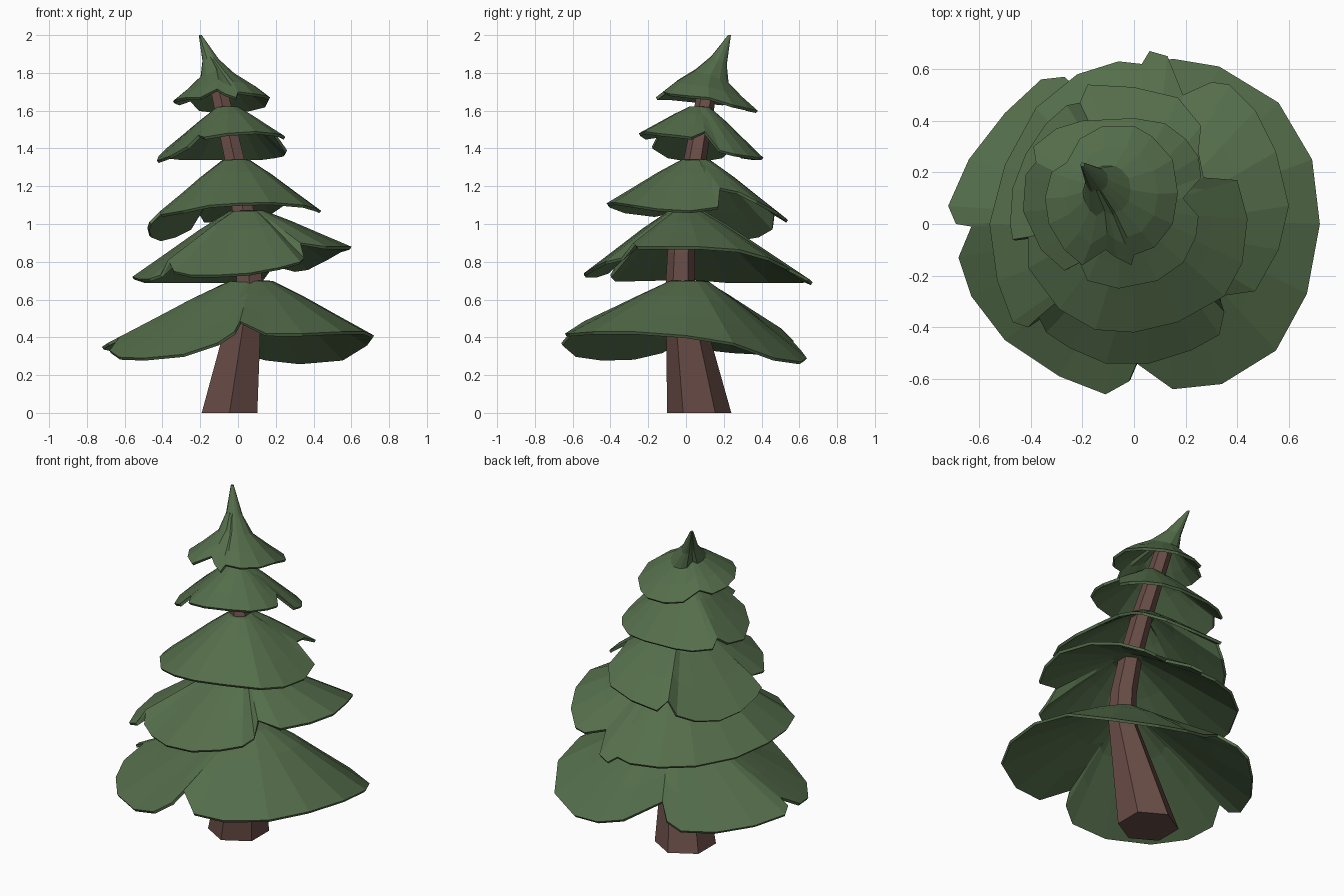
import bpy
import bmesh
import math


def material(name, rgb):
    m = bpy.data.materials.new(name)
    m.diffuse_color = (*rgb, 1)
    return m


GREEN = material("needles", (0.09, 0.155, 0.07))
BROWN = material("bark", (0.14, 0.073, 0.062))


def loft(name, rings, mat, cap_bottom):
    """Join rings of equal length into flat-shaded bands, capped at the top."""
    bm = bmesh.new()
    loops = [[bm.verts.new(p) for p in ring] for ring in rings]
    n = len(loops[0])
    for lo, hi in zip(loops, loops[1:]):
        for i in range(n):
            j = (i + 1) % n
            bm.faces.new((lo[i], lo[j], hi[j], hi[i]))
    bm.faces.new(loops[-1])
    if cap_bottom:
        bm.faces.new(loops[0][::-1])
    mesh = bpy.data.meshes.new(name)
    bm.to_mesh(mesh)
    bm.free()
    mesh.materials.append(mat)
    obj = bpy.data.objects.new(name, mesh)
    bpy.context.collection.objects.link(obj)
    return obj


# profile steps from rim to top: (spread, drop, lean toward the tip)
SKIRT = [(1, 1, 0), (0.7, 0.64, 0), (0.42, 0.3, 0), (0.16, 0.02, 0)]
CROWN = [(1, 1, 0), (0.7, 0.82, 0), (0.36, 0.63, 0.15), (0.17, 0.39, 0.5), (0.03, 0, 1)]


def tier(name, center, top, rim, profile=SKIRT, lean=(0, 0)):
    """Drooping branch skirt: the lobed rim is drawn in toward the centre."""
    cx, cy = center
    rings = [[(cx + (x - cx) * f + lean[0] * s,
               cy + (y - cy) * f + lean[1] * s,
               top - (top - z) * d) for x, y, z in rim]
             for f, d, s in profile]
    obj = loft(name, rings, GREEN, False)
    mod = obj.modifiers.new("thickness", "SOLIDIFY")
    mod.thickness = 0.016
    mod.offset = -1


# bent hexagonal trunk: (x, y, z, radius)
spine = [(-0.045, 0.07, 0, 0.17), (0.06, -0.03, 0.68, 0.078), (0.055, -0.025, 0.85, 0.073),
         (0.025, 0.0, 1.08, 0.065), (-0.02, 0.05, 1.35, 0.06), (-0.11, 0.12, 1.75, 0.05)]
loft("trunk", [[(x + r * math.cos(math.radians(30 + 60 * k)),
                 y + r * math.sin(math.radians(30 + 60 * k)), z) for k in range(6)]
               for x, y, z, r in spine], BROWN, True)

# branch tiers, rims listed counter-clockwise with their notches
tier("bottom_branches", (0.08, 0.02), 0.705, [
    (0.72, 0, 0.41), (0.69, 0.25, 0.37), (0.56, 0.47, 0.29), (0.33, 0.61, 0.27),
    (0.15, 0.64, 0.29), (0.0, 0.61, 0.33), (-0.19, 0.5, 0.45), (-0.27, 0.57, 0.38),
    (-0.36, 0.56, 0.34), (-0.5, 0.43, 0.32), (-0.64, 0.25, 0.33), (-0.72, 0.07, 0.35),
    (-0.69, 0, 0.37), (-0.63, -0.01, 0.4), (-0.68, -0.13, 0.33), (-0.63, -0.28, 0.295),
    (-0.5, -0.45, 0.29), (-0.29, -0.59, 0.31), (-0.11, -0.66, 0.37), (-0.02, -0.61, 0.43),
    (0.01, -0.54, 0.485), (0.15, -0.64, 0.42), (0.34, -0.62, 0.42), (0.55, -0.49, 0.43),
    (0.67, -0.27, 0.43)])

tier("lower_branches", (0.05, -0.01), 1.075, [
    (0.6, 0.07, 0.88), (0.55, 0.28, 0.865), (0.47, 0.44, 0.82), (0.37, 0.54, 0.77),
    (0.3, 0.55, 0.76), (0.19, 0.5, 0.79), (0.13, 0.65, 0.71), (0.06, 0.67, 0.69),
    (0.03, 0.62, 0.71), (-0.06, 0.63, 0.7), (-0.22, 0.58, 0.7), (-0.38, 0.45, 0.7),
    (-0.5, 0.23, 0.7), (-0.56, 0, 0.72), (-0.53, -0.22, 0.71), (-0.47, -0.38, 0.71),
    (-0.41, -0.4, 0.73), (-0.37, -0.36, 0.81), (-0.34, -0.42, 0.75), (-0.25, -0.48, 0.73),
    (-0.11, -0.54, 0.73), (0.06, -0.54, 0.74), (0.22, -0.49, 0.77), (0.33, -0.43, 0.8),
    (0.35, -0.34, 0.82), (0.33, -0.28, 0.9), (0.47, -0.26, 0.88), (0.56, -0.1, 0.88)])

tier("middle_branches", (-0.01, 0.05), 1.345, [
    (0.44, 0.02, 1.07), (0.4, 0.17, 1.09), (0.27, 0.18, 1.19), (0.25, 0.28, 1.17),
    (0.26, 0.38, 1.12), (0.17, 0.49, 1.06), (0, 0.53, 1.03), (-0.18, 0.54, 1.02),
    (-0.21, 0.47, 1.06), (-0.26, 0.46, 0.98), (-0.34, 0.39, 0.94), (-0.42, 0.27, 0.92),
    (-0.47, 0.14, 0.94), (-0.48, 0, 0.98), (-0.47, -0.06, 1.01), (-0.41, -0.05, 1.07),
    (-0.41, -0.17, 1.05), (-0.29, -0.33, 1.07), (-0.15, -0.41, 1.1), (0, -0.42, 1.11),
    (0.17, -0.38, 1.115), (0.35, -0.28, 1.1), (0.42, -0.15, 1.08)])

tier("upper_branches", (-0.05, 0.07), 1.625, [
    (0.25, 0.03, 1.46), (0.19, 0.1, 1.49), (0.26, 0.18, 1.39), (0.25, 0.26, 1.37),
    (0.2, 0.33, 1.36), (0.12, 0.39, 1.35), (0, 0.41, 1.35), (-0.2, 0.4, 1.35),
    (-0.3, 0.37, 1.35), (-0.39, 0.3, 1.36), (-0.38, 0.24, 1.4), (-0.42, 0.19, 1.36),
    (-0.43, 0.05, 1.335), (-0.36, -0.1, 1.36), (-0.27, -0.18, 1.41), (-0.21, -0.15, 1.47),
    (-0.18, -0.22, 1.46), (-0.06, -0.25, 1.48), (0.09, -0.22, 1.49), (0.19, -0.15, 1.48),
    (0.24, -0.05, 1.47)])

tier("crown", (-0.09, 0.11), 2.0, [
    (0.17, 0.12, 1.67), (0.15, 0.25, 1.63), (0.07, 0.34, 1.61), (0, 0.38, 1.6),
    (-0.12, 0.38, 1.6), (-0.21, 0.33, 1.61), (-0.26, 0.24, 1.66), (-0.32, 0.2, 1.64),
    (-0.345, 0.1, 1.65), (-0.33, 0, 1.66), (-0.27, -0.1, 1.67), (-0.2, -0.16, 1.67),
    (-0.11, -0.1, 1.715), (-0.07, -0.13, 1.69), (-0.01, -0.16, 1.67), (0, -0.12, 1.7),
    (0.08, -0.09, 1.69), (0.15, 0, 1.68)], CROWN, (-0.11, 0.12))
